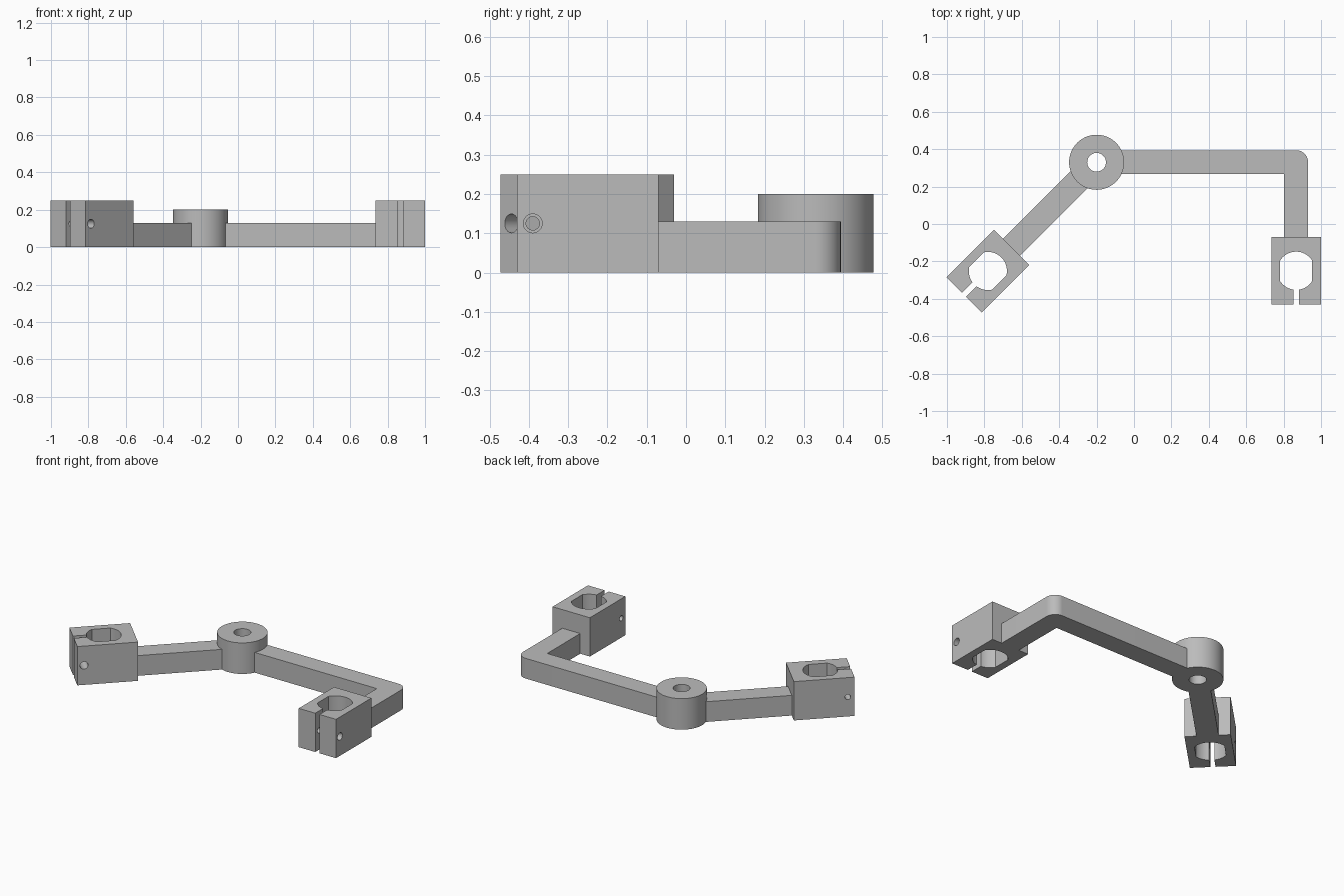
import bpy
import bmesh
from math import acos, cos, sin, pi, radians, sqrt
from mathutils import Matrix

cube = bpy.data.objects.get("Cube")
if cube:
    bpy.data.objects.remove(cube, do_unlink=True)

grey = bpy.data.materials.new("plain grey")
grey.use_nodes = True
grey.diffuse_color = (0.5, 0.5, 0.5, 1)
grey.node_tree.nodes["Principled BSDF"].inputs["Base Color"].default_value = (0.5, 0.5, 0.5, 1)

ARM = 0.064            # half width of the arms
ARM_TOP = 0.13
HUB = (-0.2, 0.33)
HUB_R, HUB_TOP = 0.147, 0.2
CLAMP_W, CLAMP_L, CLAMP_TOP = 0.133, 0.18, 0.25   # half width, half length, height


def finish(name, bm):
    bmesh.ops.recalc_face_normals(bm, faces=bm.faces[:])
    mesh = bpy.data.meshes.new(name)
    bm.to_mesh(mesh)
    bm.free()
    mesh.materials.append(grey)
    obj = bpy.data.objects.new(name, mesh)
    bpy.context.collection.objects.link(obj)
    return obj


def select(obj):
    bpy.ops.object.select_all(action='DESELECT')
    obj.select_set(True)
    bpy.context.view_layer.objects.active = obj


def smooth(obj):
    select(obj)
    bpy.ops.object.shade_smooth_by_angle(angle=radians(30))


def extrude(name, outline, height):
    bm = bmesh.new()
    base = bm.faces.new([bm.verts.new((x, y, 0)) for x, y in outline])
    top = bmesh.ops.extrude_face_region(bm, geom=[base])
    verts = [v for v in top["geom"] if isinstance(v, bmesh.types.BMVert)]
    bmesh.ops.translate(bm, verts=verts, vec=(0, 0, height))
    return finish(name, bm)


def cylinder(name, radius, depth, matrix, sides=64):
    bm = bmesh.new()
    bmesh.ops.create_cone(bm, cap_ends=True, segments=sides, radius1=radius,
                          radius2=radius, depth=depth, matrix=matrix)
    return finish(name, bm)


def cut(obj, cutter):
    cutter.hide_render = True
    mod = obj.modifiers.new("cut", 'BOOLEAN')
    mod.operation, mod.solver, mod.object = 'DIFFERENCE', 'EXACT', cutter
    select(obj)
    bpy.ops.object.modifier_apply(modifier=mod.name)
    bpy.data.objects.remove(cutter, do_unlink=True)


def arc(cx, cy, r, start, end, steps=16):
    angles = [start + (end - start) * i / steps for i in range(steps + 1)]
    return [(cx + r * cos(a), cy + r * sin(a)) for a in angles]


def clamp(name, x, y, turn):
    # Split block around a round bore with two flat sides
    bore, flat, slot = 0.102, 0.086, 0.015
    a = acos(flat / bore)
    s = acos(slot / bore)
    outline = [(slot, -CLAMP_L), (CLAMP_W, -CLAMP_L), (CLAMP_W, CLAMP_L),
               (-CLAMP_W, CLAMP_L), (-CLAMP_W, -CLAMP_L), (-slot, -CLAMP_L)]
    outline += arc(0, 0, bore, pi + s, pi + a, 10)
    outline += arc(0, 0, bore, pi - a, a, 24)
    outline += arc(0, 0, bore, -a, -s, 10)
    obj = extrude(name, outline, CLAMP_TOP)
    # Screw hole: wide through one jaw, narrow through the other
    for radius, side in ((0.024, 1), (0.017, -1)):
        place = Matrix.Translation((side * 0.1, -0.14, CLAMP_TOP / 2)) @ Matrix.Rotation(pi / 2, 4, 'Y')
        cut(obj, cylinder("screw_cutter", radius, 0.19, place, 32))
    obj.data.transform(Matrix.Translation((x, y, 0)) @ Matrix.Rotation(turn, 4, 'Z'))
    smooth(obj)


# Pivot hub with its through hole
hub = cylinder("pivot_hub", HUB_R, HUB_TOP, Matrix.Translation((*HUB, HUB_TOP / 2)), 96)
cut(hub, cylinder("pivot_cutter", 0.05, 1, Matrix.Translation((*HUB, 0))))
smooth(hub)

# Bent arm with a rounded outer corner
start = sqrt(HUB_R ** 2 - ARM ** 2) - 0.002
elbow_x, clamp_y = 0.867, -0.07
hx, hy = HUB
bent = [(hx + start, hy - ARM), (elbow_x - ARM, hy - ARM), (elbow_x - ARM, clamp_y),
        (elbow_x + ARM, clamp_y)]
bent += arc(elbow_x, hy, ARM, 0, pi / 2) + [(hx + start, hy + ARM)]
smooth(extrude("bent_arm", bent, ARM_TOP))

# Straight arm running diagonally from the hub
reach, turn = 0.642, radians(-45)
straight = extrude("straight_arm", [(-ARM, -reach), (ARM, -reach), (ARM, -start), (-ARM, -start)], ARM_TOP)
straight.data.transform(Matrix.Translation((hx, hy, 0)) @ Matrix.Rotation(turn, 4, 'Z'))

# Clamps at the two arm ends
clamp("left_clamp", elbow_x, clamp_y - CLAMP_L, 0)
middle = reach + CLAMP_L
clamp("right_clamp", hx + middle * sin(turn), hy - middle * cos(turn), turn)
